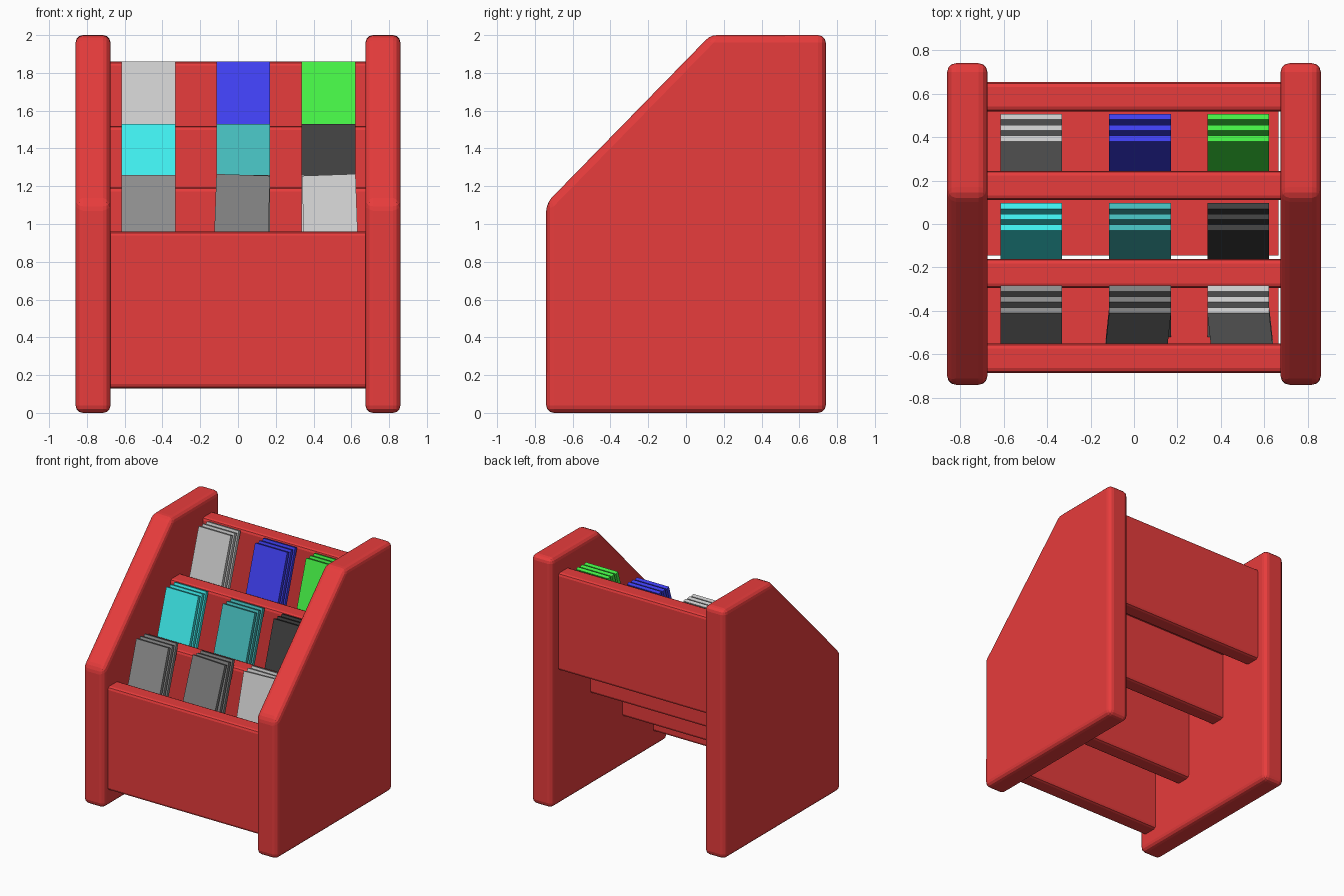
import bpy, bmesh
from math import radians, sin, cos
from mathutils import Matrix

if "Cube" in bpy.data.objects:
    bpy.data.objects.remove(bpy.data.objects["Cube"])


def material(name, rgb):
    m = bpy.data.materials.new(name)
    m.diffuse_color = (*rgb, 1)
    m.use_nodes = True
    m.node_tree.nodes["Principled BSDF"].inputs["Base Color"].default_value = m.diffuse_color
    return m


def add_object(name, bm, mat, bevel=0.0, segments=2):
    bmesh.ops.recalc_face_normals(bm, faces=bm.faces)
    mesh = bpy.data.meshes.new(name)
    bm.to_mesh(mesh)
    bm.free()
    mesh.materials.append(mat)
    ob = bpy.data.objects.new(name, mesh)
    bpy.context.collection.objects.link(ob)
    if bevel:
        b = ob.modifiers.new("rounded_edges", 'BEVEL')
        b.width, b.segments = bevel, segments
        b.limit_method = 'ANGLE'
    return ob


def box(name, x, y, z, mat, bevel=0.0):
    bm = bmesh.new()
    size = Matrix.Diagonal((x[1] - x[0], y[1] - y[0], z[1] - z[0], 1))
    centre = Matrix.Translation((sum(x) / 2, sum(y) / 2, sum(z) / 2))
    bmesh.ops.create_cube(bm, size=1, matrix=centre @ size)
    return add_object(name, bm, mat, bevel)


red = material("red", (0.8, 0.045, 0.045))

# side panels with a sloping front
PROFILE = [(-0.74, 0), (0.74, 0), (0.74, 2), (0.13, 2), (-0.74, 1.11)]
for side, x0 in (("left", -0.86), ("right", 0.675)):
    bm = bmesh.new()
    face = bm.faces.new([bm.verts.new((x0, y, z)) for y, z in PROFILE])
    ext = bmesh.ops.extrude_face_region(bm, geom=[face])
    bmesh.ops.translate(bm, vec=(0.185, 0, 0),
                        verts=[v for v in ext["geom"] if isinstance(v, bmesh.types.BMVert)])
    add_object(f"{side}_side_panel", bm, red, 0.04, 3)

# stepped cross boards: front y, bottom z, top z
BOARDS = [(-0.685, 0.13, 0.96), (-0.295, 0.40, 1.195), (0.11, 0.74, 1.52), (0.518, 1.08, 1.86)]
for i, (y, z0, z1) in enumerate(BOARDS):
    box(f"cross_board_{i + 1}", (-0.7, 0.7), (y, y + 0.135), (z0, z1), red, 0.022)

# thin pocket floors between the boards
for i in range(3):
    y0, y1, top = BOARDS[i][0] + 0.13, BOARDS[i + 1][0] + 0.01, BOARDS[i][2] - 0.2
    if i == 1:
        y0 += 0.02
    box(f"pocket_floor_{i + 1}", (-0.68, 0.665), (y0, y1), (top - 0.03, top), red)

# leaning books: three per stack, three stacks per pocket
COLOURS = [
    [("charcoal", (0.27,) * 3), ("dark_grey", (0.21,) * 3), ("light_grey", (0.64,) * 3)],
    [("cyan", (0.05, 0.86, 0.86)), ("teal", (0.06, 0.5, 0.5)), ("black", (0.05,) * 3)],
    [("grey", (0.64,) * 3), ("blue", (0.05, 0.05, 0.87)), ("green", (0.06, 0.87, 0.06))],
]
TOP_Z = [1.26, 1.53, 1.86]
TOP_Y = [-0.41, -0.03, 0.38]       # front top edge of the foremost book
TILT, LENGTH, THICK, WIDTH = radians(18), 0.52, 0.028, 0.285
for row in range(3):
    for col, x in enumerate((-0.473, 0.028, 0.48)):
        name, rgb = COLOURS[row][col]
        mat = material(name, rgb)
        yaw = radians((0, 2, -2)[col]) if row == 0 else 0
        for k in range(3):
            bm = bmesh.new()
            bmesh.ops.create_cube(bm, size=1, matrix=Matrix.Translation((0, THICK / 2, -LENGTH / 2))
                                  @ Matrix.Diagonal((WIDTH, THICK, LENGTH, 1)))
            pose = (Matrix.Translation((x, TOP_Y[row] + 0.05 * k, TOP_Z[row]))
                    @ Matrix.Rotation(yaw if k == 0 else 0, 4, 'Y')
                    @ Matrix.Rotation(-TILT, 4, 'X'))
            bmesh.ops.transform(bm, matrix=pose, verts=bm.verts)
            add_object(f"{name}_book_{k + 1}", bm, mat)
